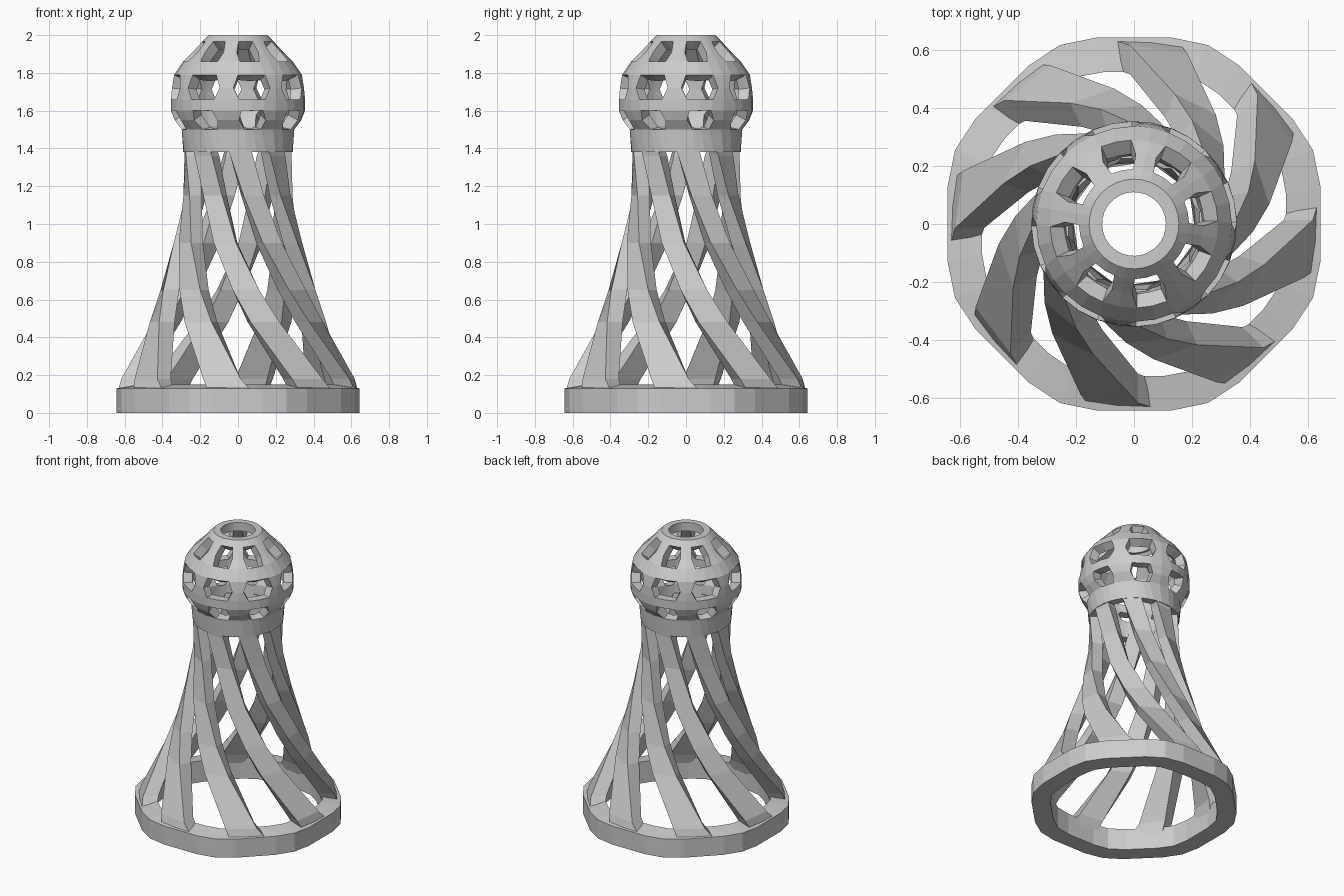
import bpy, bmesh
from math import sin, cos, radians

if "Cube" in bpy.data.objects:
    bpy.data.objects.remove(bpy.data.objects["Cube"])

N = 8            # eightfold rotational symmetry
STEP = 360 / N


def polar(r, deg, z):
    a = radians(deg)
    return (r * cos(a), r * sin(a), z)


def make_object(name, bm):
    me = bpy.data.meshes.new(name)
    bm.to_mesh(me)
    bm.free()
    ob = bpy.data.objects.new(name, me)
    bpy.context.collection.objects.link(ob)
    return ob


# Base ring: 24-sided band with rectangular section
def base_ring():
    bm = bmesh.new()
    profile = [(0.657, 0), (0.657, 0.13), (0.535, 0.15), (0.535, 0)]
    loops = []
    for i in range(3 * N):
        k = i % 3
        deg = (i // 3) * STEP + (-11.3, 11.3, 22.5)[k]
        grow = 0.012 if k == 2 else 0
        loops.append([bm.verts.new(polar(r + grow, deg, z)) for r, z in profile])
    for i in range(len(loops)):
        a, b = loops[i], loops[(i + 1) % len(loops)]
        for j in range(4):
            k = (j + 1) % 4
            bm.faces.new((a[j], b[j], b[k], a[k]))
    bmesh.ops.recalc_face_normals(bm, faces=bm.faces)
    return make_object("base_ring", bm)


# Twisted struts: z, clockwise twist, outer radius, thickness, half width
STRUT = [
    (0.08, 2, 0.64, 0.10, 0.125),
    (0.18, 8, 0.61, 0.10, 0.10),
    (0.48, 27, 0.465, 0.09, 0.08),
    (0.65, 39, 0.405, 0.085, 0.07),
    (0.90, 57, 0.335, 0.08, 0.06),
    (1.15, 73, 0.285, 0.07, 0.056),
    (1.36, 86, 0.28, 0.07, 0.06),
    (1.45, 92, 0.285, 0.06, 0.06),
]


def strut(index):
    bm = bmesh.new()
    rings = []
    for z, twist, r, t, w in STRUT:
        a = radians(index * STEP - twist)
        c, s = cos(a), sin(a)
        corners = [(r, -w), (r, w), (r - t, w * 0.85), (r - t, -w * 0.85)]
        rings.append([bm.verts.new((u * c - v * s, u * s + v * c, z)) for u, v in corners])
    for a, b in zip(rings, rings[1:]):
        for j in range(4):
            k = (j + 1) % 4
            bm.faces.new((a[j], a[k], b[k], b[j]))
    bm.faces.new(rings[0][::-1])
    bm.faces.new(rings[-1])
    bmesh.ops.recalc_face_normals(bm, faces=bm.faces)
    return make_object(f"strut_{index + 1}", bm)


# Head cage: z, radius, half angle of the ribs, twist of the ribs
HEAD = [
    (1.38, 0.29, 12, 92),
    (1.50, 0.30, 14, 97),
    (1.55, 0.335, 10, 99),
    (1.60, 0.355, 13, 100),
    (1.66, 0.355, 11, 100),
    (1.72, 0.35, 6, 100),
    (1.79, 0.338, 10, 100),
    (1.86, 0.29, 12, 100),
    (1.91, 0.24, 8.5, 100),
    (1.965, 0.19, 11, 100),
    (2.00, 0.155, 11, 100),
    (2.00, 0.11, 11, 100),
]
WINDOW_ROWS = (1, 2, 4, 5, 7, 8)


def head_cage():
    bm = bmesh.new()
    rows = []
    for z, r, hw, twist in HEAD:
        row = []
        for i in range(N):
            for d in (-hw, 0, hw, STEP / 2):
                row.append(bm.verts.new(polar(r, i * STEP - twist + d, z)))
        rows.append(row)
    count = 4 * N
    for n, (a, b) in enumerate(zip(rows, rows[1:])):
        for j in range(count):
            if n in WINDOW_ROWS and j % 4 >= 2:
                continue            # open window
            k = (j + 1) % count
            bm.faces.new((a[j], a[k], b[k], b[j]))
    ob = make_object("head_cage", bm)
    mod = ob.modifiers.new("wall", 'SOLIDIFY')
    mod.thickness = 0.06
    mod.offset = -1
    return ob


base_ring()
for i in range(N):
    strut(i)
head_cage()
